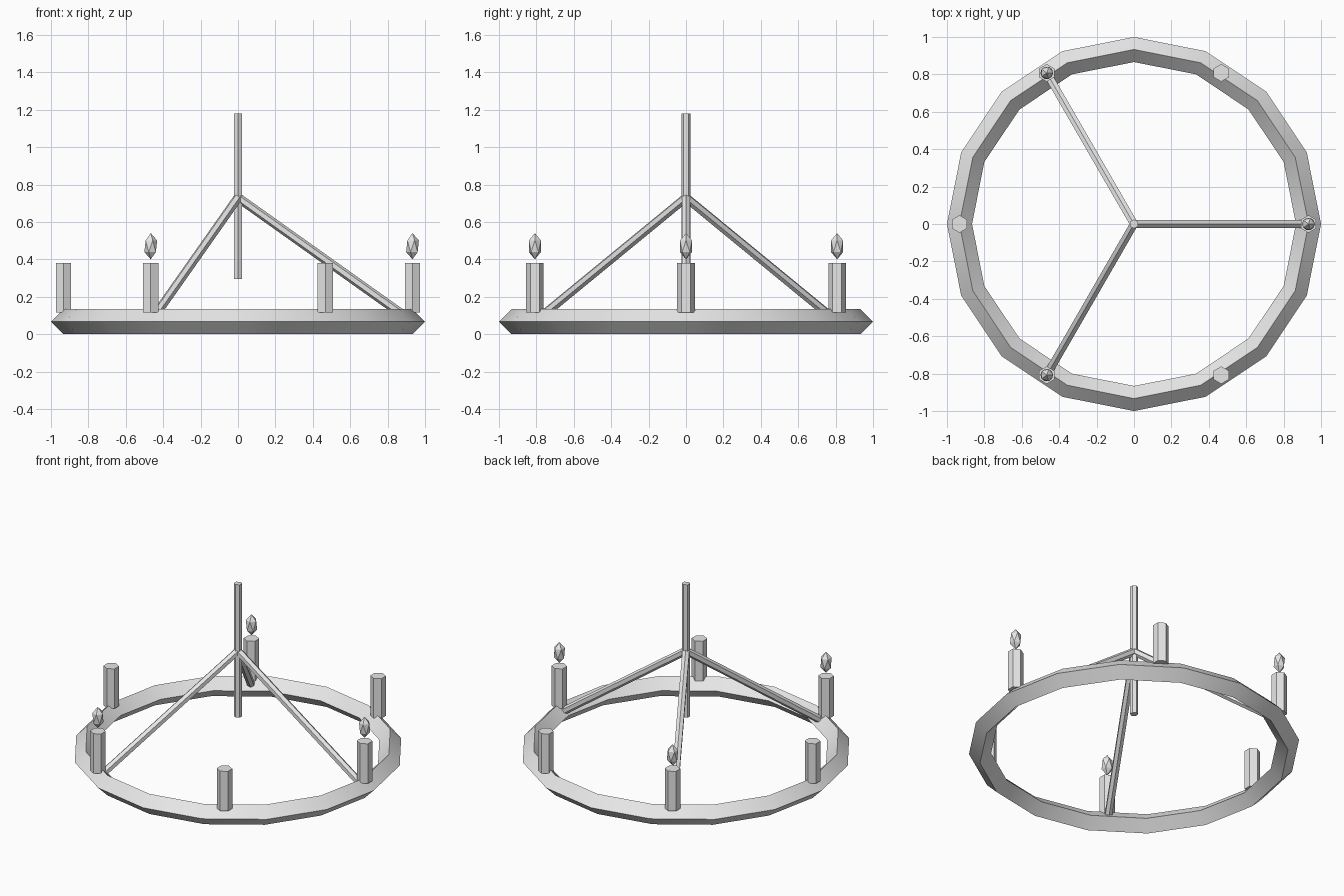
import bpy
from math import cos, sin, radians
from mathutils import Vector

cube = bpy.data.objects.get("Cube")
if cube:
    bpy.data.objects.remove(cube, do_unlink=True)

RING_R, TUBE_R, ROD_R = 0.933, 0.067, 0.0245

grey = bpy.data.materials.new("plain_grey")
grey.use_nodes = True
grey.diffuse_color = (0.8, 0.8, 0.8, 1)
grey.node_tree.nodes["Principled BSDF"].inputs["Base Color"].default_value = (0.8, 0.8, 0.8, 1)


def finish(name):
    """Name the active object, give it the material and shade it."""
    obj = bpy.context.object
    obj.name = name
    obj.data.materials.append(grey)
    bpy.ops.object.shade_smooth_by_angle(angle=radians(30))
    return obj


def hex_bar(name, start, end, radius):
    """Six-sided bar running between two points."""
    start, end = Vector(start), Vector(end)
    axis = end - start
    bpy.ops.mesh.primitive_cylinder_add(vertices=6, radius=radius, depth=axis.length,
                                        location=(start + end) / 2)
    if axis.x or axis.y:
        bpy.context.object.rotation_euler = axis.to_track_quat('Z', 'Y').to_euler()
    return finish(name)


def on_ring(index, z):
    """Point above the ring's centre line, in sixths of a turn."""
    a = radians(60 * index)
    return (RING_R * cos(a), RING_R * sin(a), z)


# Faceted ring with a diamond cross-section
bpy.ops.mesh.primitive_torus_add(major_segments=16, minor_segments=4, major_radius=RING_R,
                                 minor_radius=TUBE_R, location=(0, 0, TUBE_R))
finish("ring")

# Central hanging rod
hex_bar("hanging_rod", (0, 0, 0.295), (0, 0, 1.18), ROD_R)

for i in range(6):
    # Candles around the ring
    hex_bar(f"candle_{i + 1}", on_ring(i, 0.115), on_ring(i, 0.38), 0.047)
    if i % 2 == 0:
        # Sloping support arms and flames on every other candle
        hex_bar(f"support_arm_{i // 2 + 1}", (0, 0, 0.73), on_ring(i, TUBE_R), ROD_R)
        bpy.ops.mesh.primitive_ico_sphere_add(subdivisions=1, radius=1, location=on_ring(i, 0.47))
        bpy.context.object.scale = (0.038, 0.038, 0.07)
        finish(f"flame_{i // 2 + 1}")
